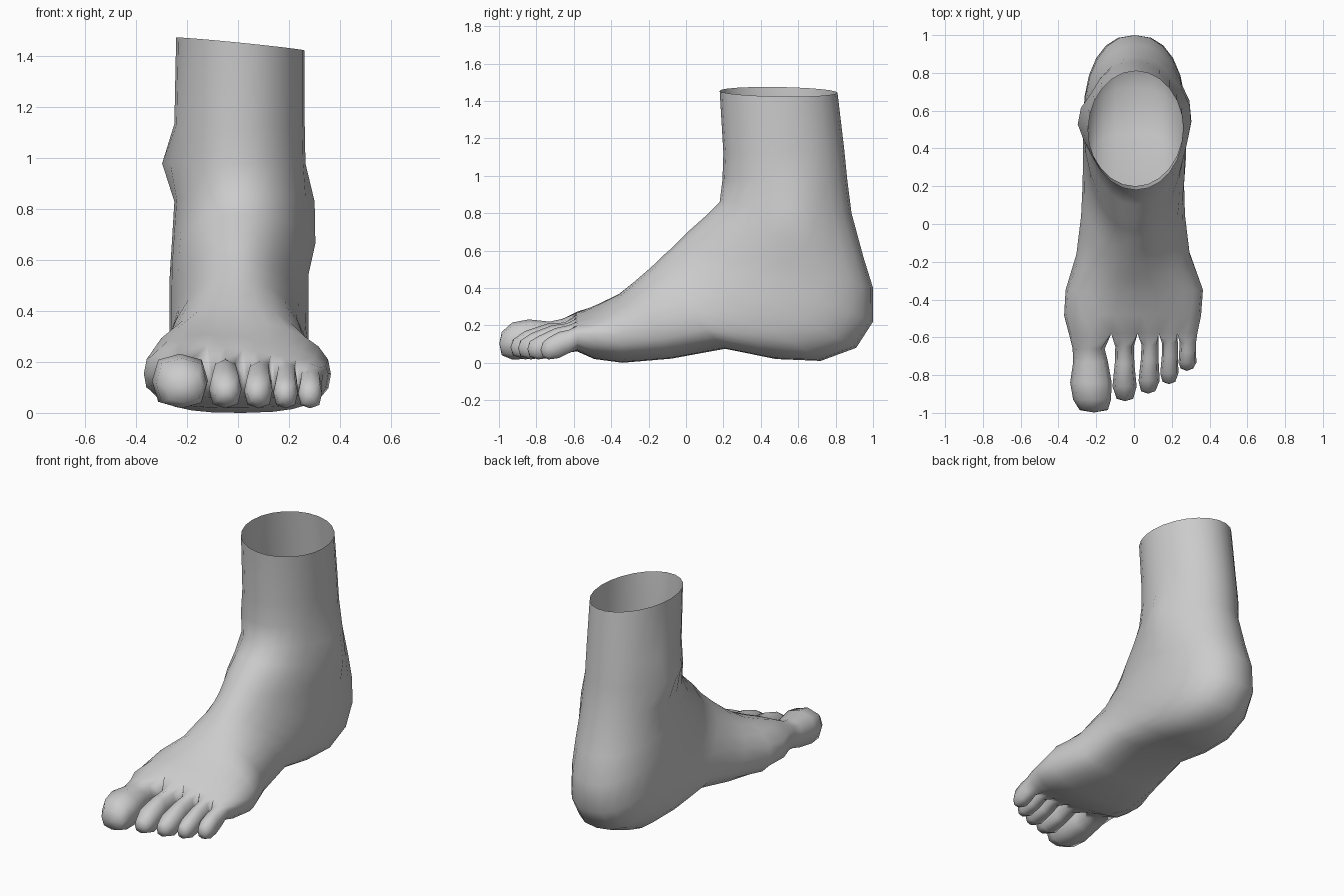
import bpy, bmesh
from math import sin, cos, pi

N = 24
bm = bmesh.new()

# Sections from the leg opening round the heel to the toe roots:
# front/top y,z | back/sole y,z | x left, x right | widest point | sole squareness | tilt
SECTIONS = [
    (.18, 1.455, .81, 1.445, -.243, .262, .50, 1.0, 0),
    (.20, 1.12, .845, 1.15, -.25, .262, .50, 1.0, 0),
    (.195, .98, .862, .98, -.26, .265, .50, 1.0, 0),
    (.18, .86, .885, .80, -.25, .275, .50, 1.0, 0),
    (.10, .78, .95, .56, -.26, .28, .52, .95, 0),
    (.01, .70, 1.0, .40, -.268, .277, .52, .9, 0),
    (-.04, .65, 1.0, .22, -.27, .277, .54, .85, 0),
    (-.08, .61, .91, .08, -.27, .277, .55, .8, 0),
    (-.12, .575, .72, .01, -.27, .275, .56, .75, 0),
    (-.16, .535, .48, .02, -.272, .265, .58, .75, 0),
    (-.21, .49, .21, .075, -.28, .27, .60, .75, 0),
    (-.28, .43, -.08, .022, -.305, .295, .60, .75, .03),
    (-.36, .365, -.34, .0, -.362, .365, .58, .75, .06),
    (-.48, .30, -.49, .02, -.37, .355, .52, .7, .12),
    (-.58, .25, -.58, .06, -.345, .335, .50, .6, .15),
]
TOE_EDGES = [.97, .69, .40, .07, -.34, -.97]   # little toe to big toe


def toe_fraction(k):
    """Sideways position of ring point k when lined up with the toes."""
    if k in (0, 12):
        return 1 if k == 0 else -1
    j = (k if k < 12 else N - k) - 1
    return TOE_EDGES[j // 2] if j % 2 == 0 else (TOE_EDGES[j // 2] + TOE_EDGES[j // 2 + 1]) / 2


def section(ty, tz, by, bz, xl, xr, m, e_low, tilt, blend):
    ring = []
    my, mz = ty + (by - ty) * m, tz + (bz - tz) * m
    for k in range(N):
        a = 2 * pi * k / N
        top = k <= 12
        e = (.6 if blend == 1 else .9 if blend else 1) if top else e_low
        f = abs(cos(a)) ** e * (1 if cos(a) > 0 else -1)
        f = f * (1 - blend) + toe_fraction(k) * blend
        f = max(-1, min(1, f))
        h = max(0, 1 - abs(f) ** (2 / e)) ** (e / 2)
        ey, ez = (ty, tz) if top else (by, bz)
        x = (xl + xr) / 2 + f * (xr - xl) / 2
        z = mz + (ez - mz) * h - (tilt * x * h if top else 0)
        ring.append(bm.verts.new((x, my + (ey - my) * h, z)))
    return ring


def bridge(a, b):
    n = len(a)
    for i in range(n):
        j = (i + 1) % n
        bm.faces.new((a[i], a[j], b[j], b[i]))


# Leg, heel and sole
rings = []
for i, s in enumerate(SECTIONS):
    blend = {len(SECTIONS) - 1: 1, len(SECTIONS) - 2: .6, len(SECTIONS) - 3: .2}.get(i, 0)
    rings.append(section(*s, blend))
for v in rings[0]:
    v.co.z -= .1 * v.co.x
for a, b in zip(rings, rings[1:]):
    bridge(a, b)

# Ankle bones: inner one higher, outer one lower and further back
for r, k, dx in [(2, 12, -.038), (2, 11, -.015), (2, 13, -.03), (3, 0, .026), (3, 23, .03),
                 (3, 22, .015), (4, 0, .024), (4, 23, .022), (4, 1, .01)]:
    rings[r][k].co.x += dx

# Webs between the toes share a middle point
root = rings[-1]
mids = [root[0]]
for i in range(1, 5):
    mids.append(bm.verts.new((root[2 * i + 1].co + root[N - 2 * i - 1].co) / 2))
mids.append(root[12])

# Toes, little to big: rings of (x, y, half width, top z, bottom z)
TOES = [
    [(.285, -.63, .043, .175, .05), (.284, -.68, .045, .165, .025),
     (.283, -.735, .047, .135, .018), (.28, -.765, .033, .11, .03)],
    [(.19, -.63, .042, .20, .055), (.19, -.70, .043, .185, .03),
     (.187, -.79, .048, .142, .018), (.185, -.835, .034, .115, .032)],
    [(.085, -.64, .045, .21, .06), (.083, -.72, .047, .20, .035),
     (.08, -.83, .056, .157, .018), (.075, -.885, .038, .12, .035)],
    [(-.05, -.65, .049, .215, .06), (-.05, -.74, .052, .21, .035),
     (-.05, -.86, .064, .17, .018), (-.048, -.925, .044, .125, .04)],
    [(-.24, -.66, .085, .235, .06), (-.23, -.73, .092, .22, .035), (-.228, -.84, .11, .232, .02),
     (-.222, -.93, .10, .215, .018), (-.213, -.985, .075, .165, .04)],
]
for i, toe in enumerate(TOES):
    k = 2 * i + 1
    prev = [root[k], root[k + 1], root[k + 2], mids[i + 1],
            root[N - k - 2], root[N - k - 1], root[N - k], mids[i]]
    for x, y, w, zt, zb in toe:
        loop = []
        for j in range(8):
            a = pi / 4 * (j + 1)
            r = 1.1 if j % 2 == 0 else 1
            loop.append(bm.verts.new((x + w * r * cos(a), y,
                                      (zt + zb) / 2 + (zt - zb) / 2 * r * sin(a))))
        bridge(prev, loop)
        prev = loop
    tip = bm.verts.new((toe[-1][0], toe[-1][1] - .013, (toe[-1][3] + toe[-1][4]) / 2))
    for j in range(8):
        bm.faces.new((prev[j], prev[(j + 1) % 8], tip))

bmesh.ops.recalc_face_normals(bm, faces=bm.faces)
mesh = bpy.data.meshes.new("foot")
bm.to_mesh(mesh)
bm.free()
foot = bpy.data.objects.new("foot", mesh)
bpy.context.collection.objects.link(foot)
mesh.shade_smooth()
